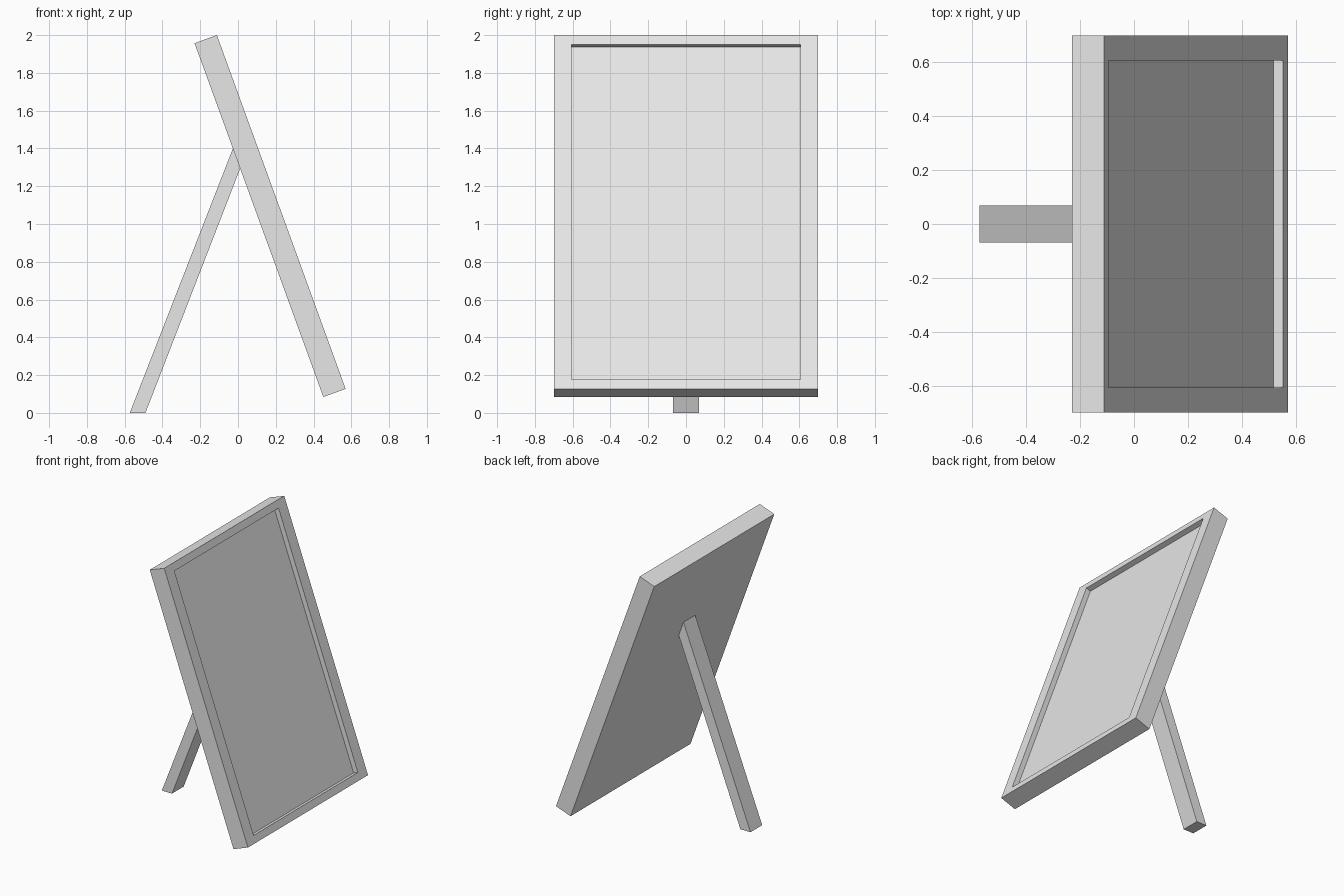
import bpy
import bmesh
from mathutils import Vector

cube = bpy.data.objects.get("Cube")
if cube:
    bpy.data.objects.remove(cube, do_unlink=True)

GREY = (0.8, 0.8, 0.8, 1.0)
grey = bpy.data.materials.new("light_grey")
grey.use_nodes = True
grey.diffuse_color = GREY
grey.node_tree.nodes["Principled BSDF"].inputs["Base Color"].default_value = GREY


def prism(profile, half_width):
    """Extrude an (x, z) profile along y, centred on y = 0."""
    bm = bmesh.new()
    face = bm.faces.new([bm.verts.new((x, -half_width, z)) for x, z in profile])
    side = bmesh.ops.extrude_face_region(bm, geom=[face])["geom"]
    moved = [v for v in side if isinstance(v, bmesh.types.BMVert)]
    bmesh.ops.translate(bm, verts=moved, vec=(0, 2 * half_width, 0))
    bmesh.ops.recalc_face_normals(bm, faces=bm.faces)
    return bm


def finish(bm, name):
    bm.normal_update()
    mesh = bpy.data.meshes.new(name)
    bm.to_mesh(mesh)
    bm.free()
    mesh.materials.append(grey)
    obj = bpy.data.objects.new(name, mesh)
    bpy.context.collection.objects.link(obj)
    return obj


# Leaning frame: a slanted slab
frame = prism([(-0.23, 1.957), (-0.112, 2.0), (0.57, 0.127), (0.452, 0.084)], 0.698)

# Shallow picture recess in the display face, with wider borders at the sides
frame.normal_update()
display = max(frame.faces, key=lambda f: f.normal.x)
out = display.normal.copy()
bmesh.ops.inset_region(frame, faces=[display], thickness=0.075)
for v in display.verts:
    v.co.y = 0.606 if v.co.y > 0 else -0.606
picture = bmesh.ops.extrude_face_region(frame, geom=[display])["geom"]
bmesh.ops.translate(frame, vec=Vector(out) * -0.037,
                    verts=[v for v in picture if isinstance(v, bmesh.types.BMVert)])
if display.is_valid:
    bmesh.ops.delete(frame, geom=[display], context='FACES_ONLY')
bmesh.ops.recalc_face_normals(frame, faces=frame.faces)
finish(frame, "picture_frame")

# Rear strut, cut flat at the ground and mitred against the frame back
strut = prism([(-0.573, 0.0), (-0.49, 0.0), (0.012, 1.295), (-0.027, 1.4)], 0.068)
finish(strut, "rear_strut")
